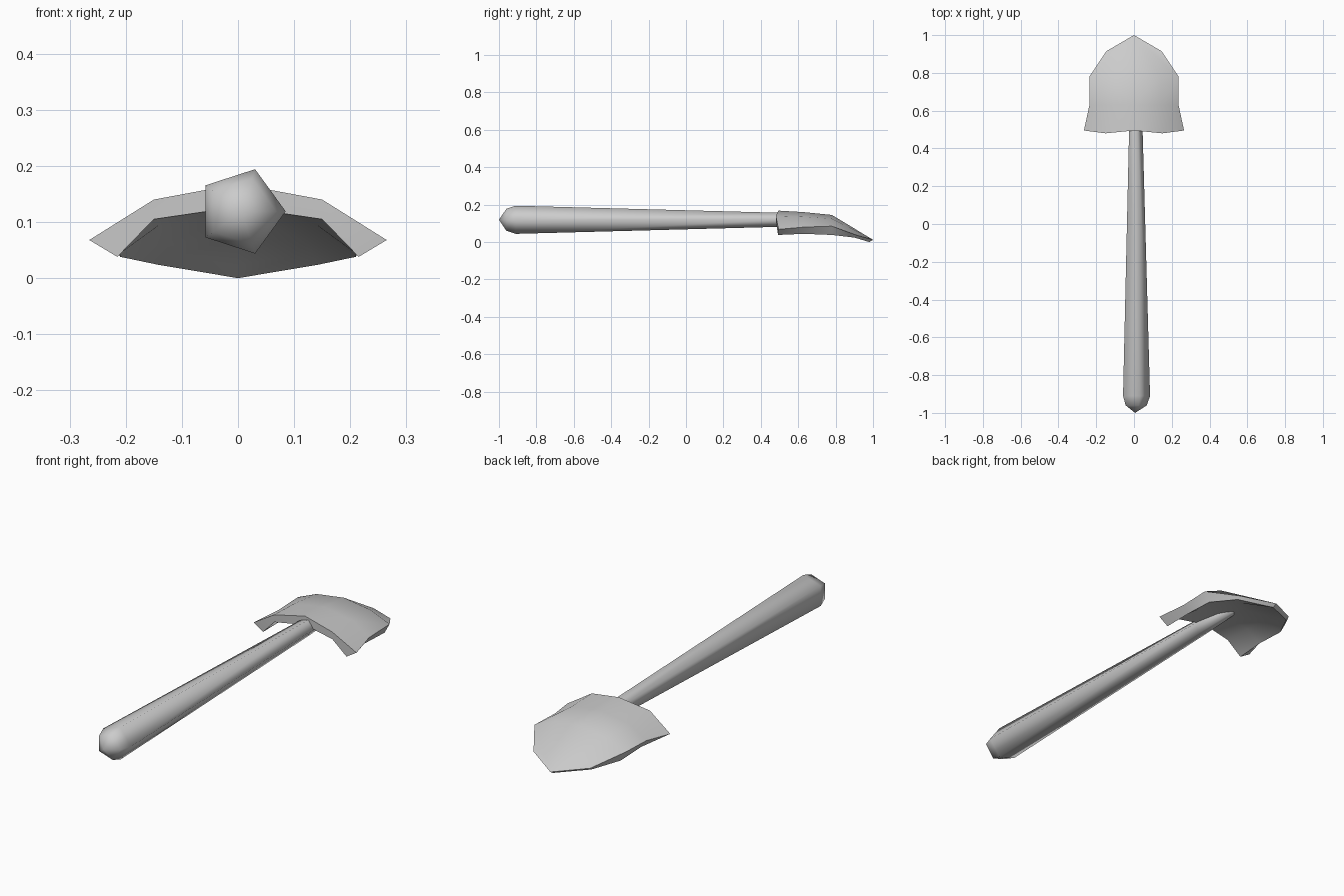
import bpy, bmesh, math

cube = bpy.data.objects.get("Cube")
if cube:
    bpy.data.objects.remove(cube, do_unlink=True)

grey = bpy.data.materials.new("plain grey")
grey.use_nodes = True
shade = (0.6, 0.6, 0.6, 1)
grey.diffuse_color = shade
grey.node_tree.nodes["Principled BSDF"].inputs["Base Color"].default_value = shade


def finish(name, bm):
    bmesh.ops.recalc_face_normals(bm, faces=bm.faces)
    mesh = bpy.data.meshes.new(name)
    bm.to_mesh(mesh)
    bm.free()
    mesh.materials.append(grey)
    obj = bpy.data.objects.new(name, mesh)
    bpy.context.collection.objects.link(obj)
    bpy.ops.object.select_all(action='DESELECT')
    obj.select_set(True)
    bpy.context.view_layer.objects.active = obj
    return obj


# Handle: tapered five-sided shaft with a domed grip end
bm = bmesh.new()
rings = []
for y, radius in [(-0.96, 0.062), (-0.91, 0.079), (0.48, 0.04), (0.72, 0.03)]:
    angles = [math.tau * i / 5 for i in range(5)]
    rings.append([bm.verts.new((0.006 + radius * math.cos(a), y, 0.119 + radius * math.sin(a)))
                  for a in angles])
for a, b in zip(rings, rings[1:]):
    for i in range(5):
        j = (i + 1) % 5
        bm.faces.new((a[i], a[j], b[j], b[i]))
butt = bm.verts.new((0.006, -1, 0.119))
for i in range(5):
    bm.faces.new((butt, rings[0][i], rings[0][(i + 1) % 5]))
bm.faces.new(rings[-1])
finish("handle", bm)
bpy.ops.object.shade_smooth()

# Blade: half of a curved plate, rows run from the socket edge to the tip
bm = bmesh.new()


def surface(rows):
    grid = [[bm.verts.new(p) for p in row] for row in rows]
    for a, b in zip(grid, grid[1:]):
        for i in range(2):
            bm.faces.new((a[i], a[i + 1], b[i + 1], b[i]))
    return grid


top = surface([
    [(0, 0.495, 0.168), (0.15, 0.48, 0.14), (0.265, 0.495, 0.068)],
    [(0, 0.63, 0.16), (0.15, 0.63, 0.135), (0.236, 0.63, 0.08)],
    [(0, 0.78, 0.145), (0.14, 0.78, 0.125), (0.236, 0.78, 0.085)],
])
under = surface([
    [(0, 0.495, 0.127), (0.15, 0.482, 0.105), (0.215, 0.492, 0.038)],
    [(0, 0.63, 0.115), (0.14, 0.63, 0.095), (0.21, 0.63, 0.044)],
    [(0, 0.78, 0.075), (0.12, 0.78, 0.065), (0.21, 0.78, 0.038)],
    [(0, 0.95, 0.023), (0.1, 0.86, 0.04), (0.143, 0.9, 0.024)],
])
tip, tip_under, shoulder = [bm.verts.new(p) for p in
                            [(0, 1, 0.012), (0, 0.98, 0), (0.146, 0.915, 0.036)]]
# Pointed end of the plate
for a, b in [(top[2][0], top[2][1]), (top[2][1], top[2][2]), (top[2][2], shoulder)]:
    bm.faces.new((a, b, tip))
bm.faces.new((under[3][0], under[3][1], tip_under))
bm.faces.new((under[3][1], under[3][2], tip_under))
# Thin rim joining both surfaces
upper = top[0] + [top[1][2], top[2][2], shoulder, tip]
lower = under[0] + [row[2] for row in under[1:]] + [tip_under]
for i in range(len(upper) - 1):
    bm.faces.new((upper[i], upper[i + 1], lower[i + 1], lower[i]))
# Mirror the half before smoothing
bmesh.ops.mirror(bm, geom=bm.verts[:] + bm.edges[:] + bm.faces[:], axis='X', merge_dist=0.0005)
finish("blade", bm)
bpy.ops.object.shade_smooth_by_angle(angle=math.radians(45))
